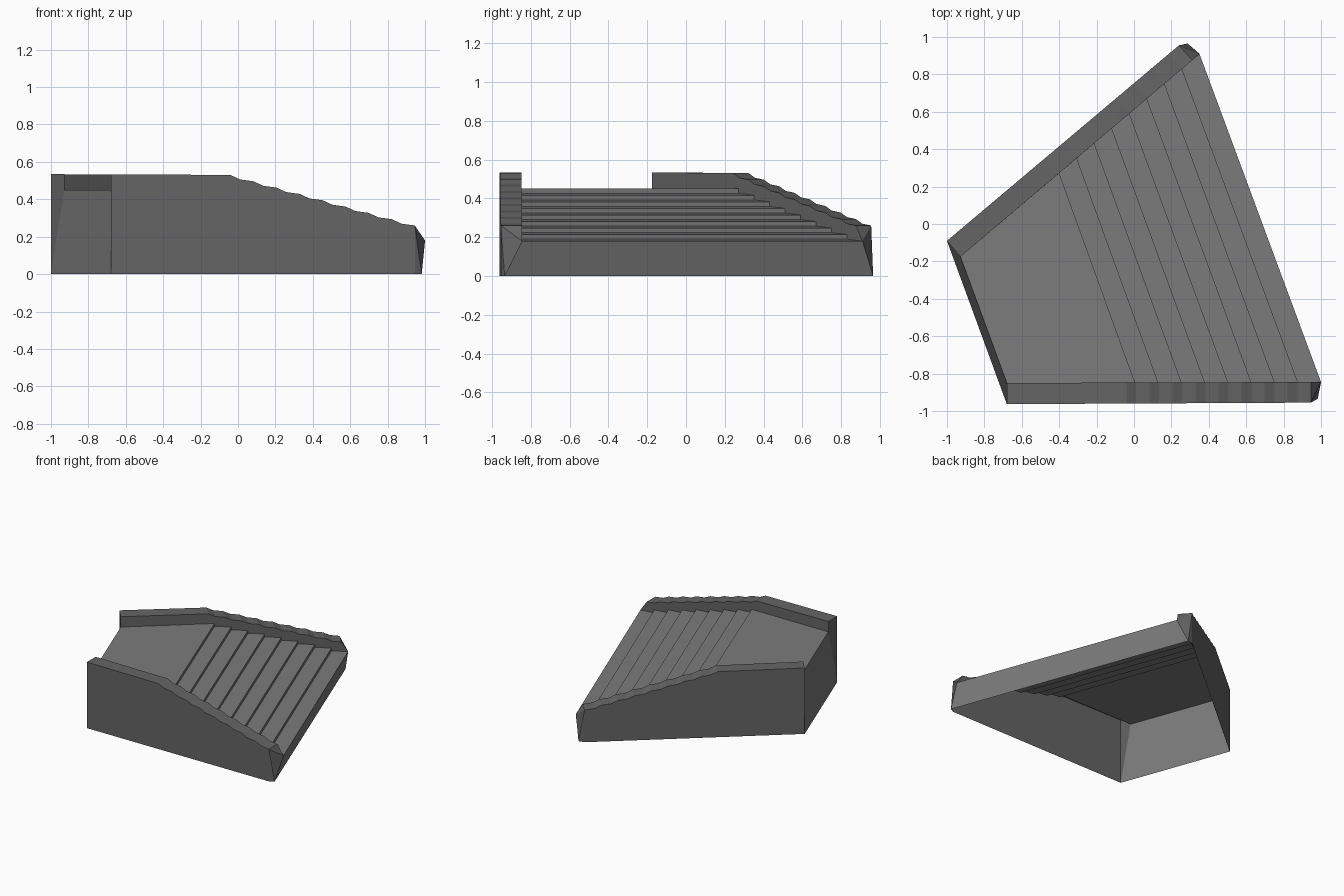
import bpy, bmesh
from mathutils import Vector

if "Cube" in bpy.data.objects:
    bpy.data.objects.remove(bpy.data.objects["Cube"])

N = 8                                   # number of steps
TOP, LOW = 0.45, 0.18                   # deck height, lowest tread edge
RAIL_TOP, RAIL_LOW = 0.53, 0.26         # parapet heights
DROP = (TOP - LOW) / N


def grey(name, v):
    m = bpy.data.materials.new(name)
    m.diffuse_color = (v, v, v, 1)
    m.use_nodes = True
    m.node_tree.nodes["Principled BSDF"].inputs["Base Color"].default_value = m.diffuse_color
    return m


dark_stone = grey("dark_stone", 0.13)   # parapets
mid_stone = grey("mid_stone", 0.20)     # steps, deck and end walls


def pt(p, z):
    return Vector((p[0], p[1], z))


def make(name, faces, mat):
    """Flat-shaded shell from a list of faces given as points."""
    bm = bmesh.new()
    for f in faces:
        bm.faces.new([bm.verts.new(v) for v in f])
    bmesh.ops.remove_doubles(bm, verts=bm.verts, dist=0.0005)
    bmesh.ops.recalc_face_normals(bm, faces=bm.faces)
    me = bpy.data.meshes.new(name)
    bm.to_mesh(me)
    bm.free()
    me.materials.append(mat)
    ob = bpy.data.objects.new(name, me)
    bpy.context.collection.objects.link(ob)
    return ob


def stair_line(start, end):
    """Step profile: vertical riser, then a slightly falling tread."""
    a, b = pt(start, 0), pt(end, 0)
    out = []
    for i in range(N):
        z = TOP - i * DROP
        p = a.lerp(b, i / N)
        out += [pt(p, z), pt(p, z - 0.024)]
    return out + [pt(end, LOW)]


def rail_line(start, end):
    """Parapet crest: a steep bit and a gentle bit for every step."""
    a, b = pt(start, 0), pt(end, 0)
    out = []
    for i in range(N):
        z = RAIL_TOP - i * DROP
        out += [pt(a.lerp(b, i / N), z), pt(a.lerp(b, (i + 0.42) / N), z - 0.024)]
    return out + [pt(end, RAIL_LOW)]


# plan points for each side: deck end, crest start, crest end, stair start, stair end, foot
front = dict(o=[(-0.68, -0.963), (-0.04, -0.96), (0.945, -0.955)],
             i=[(-0.68, -0.85), (-0.04, -0.848), (0.945, -0.845)],
             s=[(0.005, -0.848), (1.0, -0.845)], foot=(0.982, -0.935))
back = dict(o=[(-1.0, -0.09), (-0.51, 0.323), (0.24, 0.955)],
            i=[(-0.928, -0.175), (-0.435, 0.243), (0.312, 0.876)],
            s=[(-0.40, 0.272), (0.35, 0.91)], foot=(0.287, 0.965))


def parapet(name, d):
    outer = [pt(d['o'][0], 0.534)] + rail_line(d['o'][1], d['o'][2])
    inner = [pt(d['i'][0], 0.534)] + rail_line(d['i'][1], d['i'][2])
    steps = stair_line(*d['s'])
    foot, corner = pt(d['foot'], 0), steps[-1]
    faces = []
    for k in range(len(outer) - 1):
        a, b = outer[k], outer[k + 1]
        faces.append([a, b, pt(b, 0), pt(a, 0)])            # outside
        faces.append([a, b, inner[k + 1], inner[k]])        # crest
    deck = pt(d['i'][0], TOP)
    faces.append(inner + steps[::-1] + [deck])              # inside
    faces.append([outer[0], inner[0], deck, pt(outer[0], 0)])  # deck end
    # bevelled lower end
    e = outer[-1]
    faces += [[e, inner[-1], corner], [e, corner, foot], [e, foot, pt(e, 0)]]
    make(name, faces, dark_stone)


parapet("front_parapet", front)
parapet("back_parapet", back)

# steps and upper deck
fs, bs = stair_line(*front['s']), stair_line(*back['s'])
tread_faces = [[fs[k], fs[k + 1], bs[k + 1], bs[k]] for k in range(len(fs) - 1)]
fd, bd = pt(front['i'][0], TOP), pt(back['i'][0], TOP)
make("steps_and_deck", tread_faces + [[fd, fs[0], bs[0], bd]], mid_stone)

# tall end under the deck and low riser at the foot (underside stays open)
make("deck_end_wall", [[fd, bd, pt(back['o'][0], 0), pt(front['o'][0], 0)]], mid_stone)
make("foot_riser", [[fs[-1], bs[-1], pt(back['foot'], 0), pt(front['foot'], 0)]], mid_stone)
